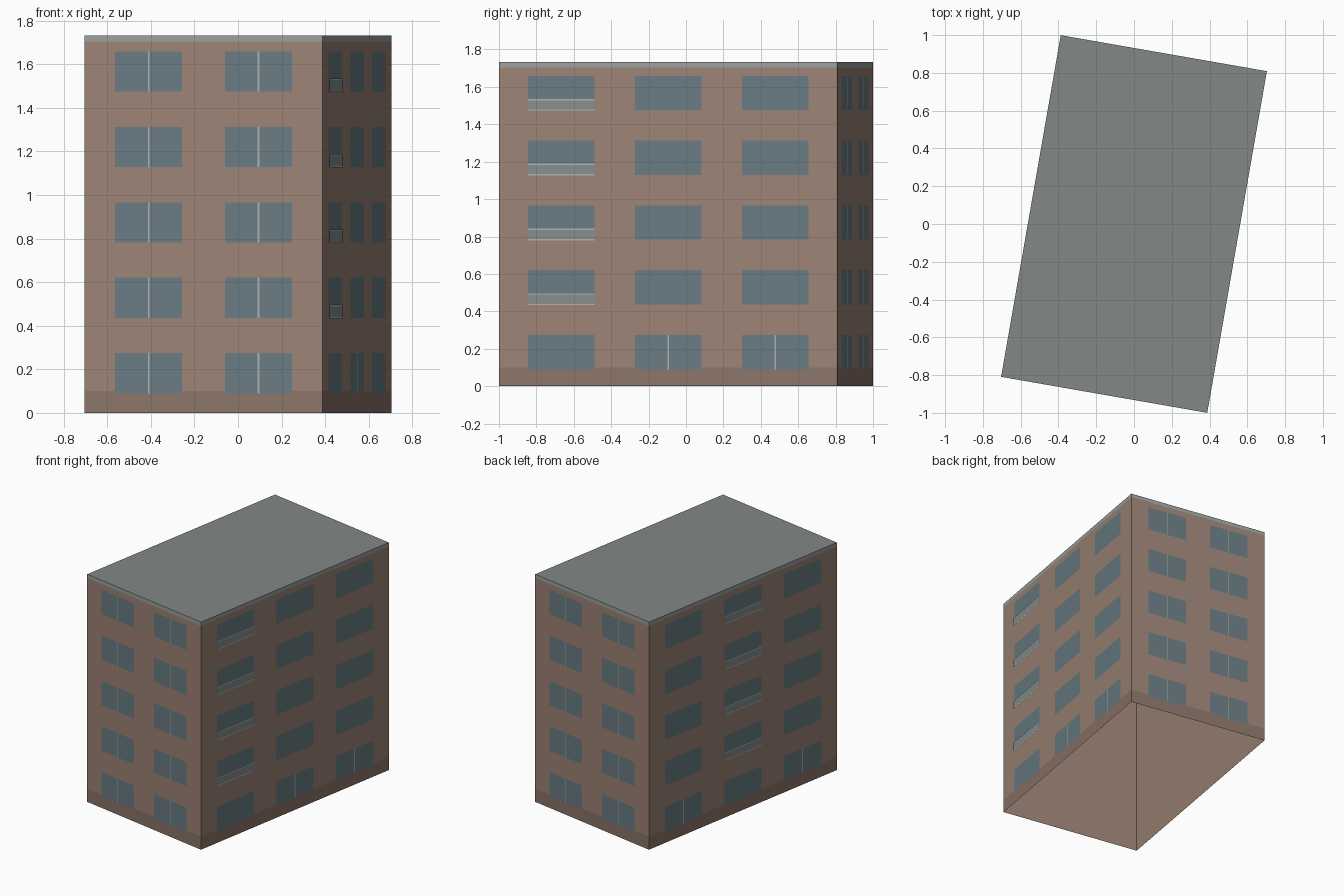
import bpy, bmesh, math
from mathutils import Matrix, Vector

if "Cube" in bpy.data.objects:
    bpy.data.objects.remove(bpy.data.objects["Cube"])

A, B, H = 0.554, 0.918, 1.732      # half width, half depth, height
FLOOR, SILL, WIN_H = 0.3464, 0.09, 0.184
TURN = Matrix.Rotation(math.radians(-9.9), 4, 'Z')


def material(name, rgb):
    m = bpy.data.materials.new(name)
    m.diffuse_color = (*rgb, 1)
    m.use_nodes = True
    m.node_tree.nodes["Principled BSDF"].inputs["Base Color"].default_value = m.diffuse_color
    return m


BRICK = material("brick", (0.335, 0.228, 0.178))
BASE = material("plinth", (0.26, 0.175, 0.138))
TRIM = material("trim", (0.33, 0.36, 0.35))
ROOF = material("roof", (0.225, 0.25, 0.243))
GLASS = material("glass", (0.14, 0.20, 0.225))
PANEL = material("balcony_glass", (0.23, 0.27, 0.27))
FRAME = material("frame", (0.42, 0.44, 0.42))

# side: facing angle, wall distance, half length, window centres, width, balcony column
SIDES = {
    "front": (0, B, A, (-0.256, 0.256), 0.313, None),
    "right": (90, A, B, (-0.581, 0, 0.581), 0.362, 0),
    "back": (180, B, A, (-0.256, 0.256), 0.313, None),
    "left": (270, A, B, (-0.581, 0, 0.581), 0.362, 1),
}


def build(name, quads, mat):
    """Join quads, each a list of four corners, into one object."""
    bm = bmesh.new()
    for q in quads:
        bm.faces.new([bm.verts.new(TURN @ p) for p in q])
    bmesh.ops.remove_doubles(bm, verts=bm.verts, dist=1e-5)
    me = bpy.data.meshes.new(name)
    bm.to_mesh(me)
    bm.free()
    me.materials.append(mat)
    bpy.context.collection.objects.link(bpy.data.objects.new(name, me))


def panel(side, x0, x1, z0, z1, out):
    """Upright rectangle parallel to a wall, a distance out from it."""
    ang, dist = SIDES[side][:2]
    rot = Matrix.Rotation(math.radians(ang), 4, 'Z')
    y = -dist - out
    return [rot @ Vector(p) for p in ((x0, y, z0), (x1, y, z0), (x1, y, z1), (x0, y, z1))]


def band(z0, z1, out):
    """Ring of four walls."""
    return [panel(s, -SIDES[s][2] - out, SIDES[s][2] + out, z0, z1, out) for s in SIDES]


# Open-bottomed shell: walls, plinth facing, roof trim and flat roof
build("walls", band(0, 1.704, 0), BRICK)
build("plinth", band(0, 0.1, 0.0005), BASE)
build("roof_trim", band(1.704, H, 0), TRIM)
build("roof", [[Vector((x, y, H)) for x, y in ((-A, -B), (A, -B), (A, B), (-A, B))]], ROOF)

# Flush windows, mullions and shallow balcony fronts on every side
for side, (ang, dist, half, centres, width, balcony) in SIDES.items():
    panes, mullions, fronts, rails = [], [], [], []
    for col, c in enumerate(centres):
        x0, x1 = c - width / 2, c + width / 2
        for floor in range(5):
            z = SILL + floor * FLOOR
            panes.append(panel(side, x0, x1, z, z + WIN_H, 0.001))
            if balcony is None or (floor == 0 and col != balcony):
                mullions.append(panel(side, c - 0.0035, c + 0.0035, z, z + WIN_H, 0.0015))
            if col == balcony and floor > 0:
                fronts.append(panel(side, x0, x1, z + 0.004, z + 0.056, 0.006))
                for r in (z, z + 0.056):
                    rails.append(panel(side, x0, x1, r - 0.003, r + 0.004, 0.0062))
    build(side + "_windows", panes, GLASS)
    build(side + "_mullions", mullions, FRAME)
    if fronts:
        build(side + "_balcony_fronts", fronts, PANEL)
        build(side + "_balcony_rails", rails, FRAME)
